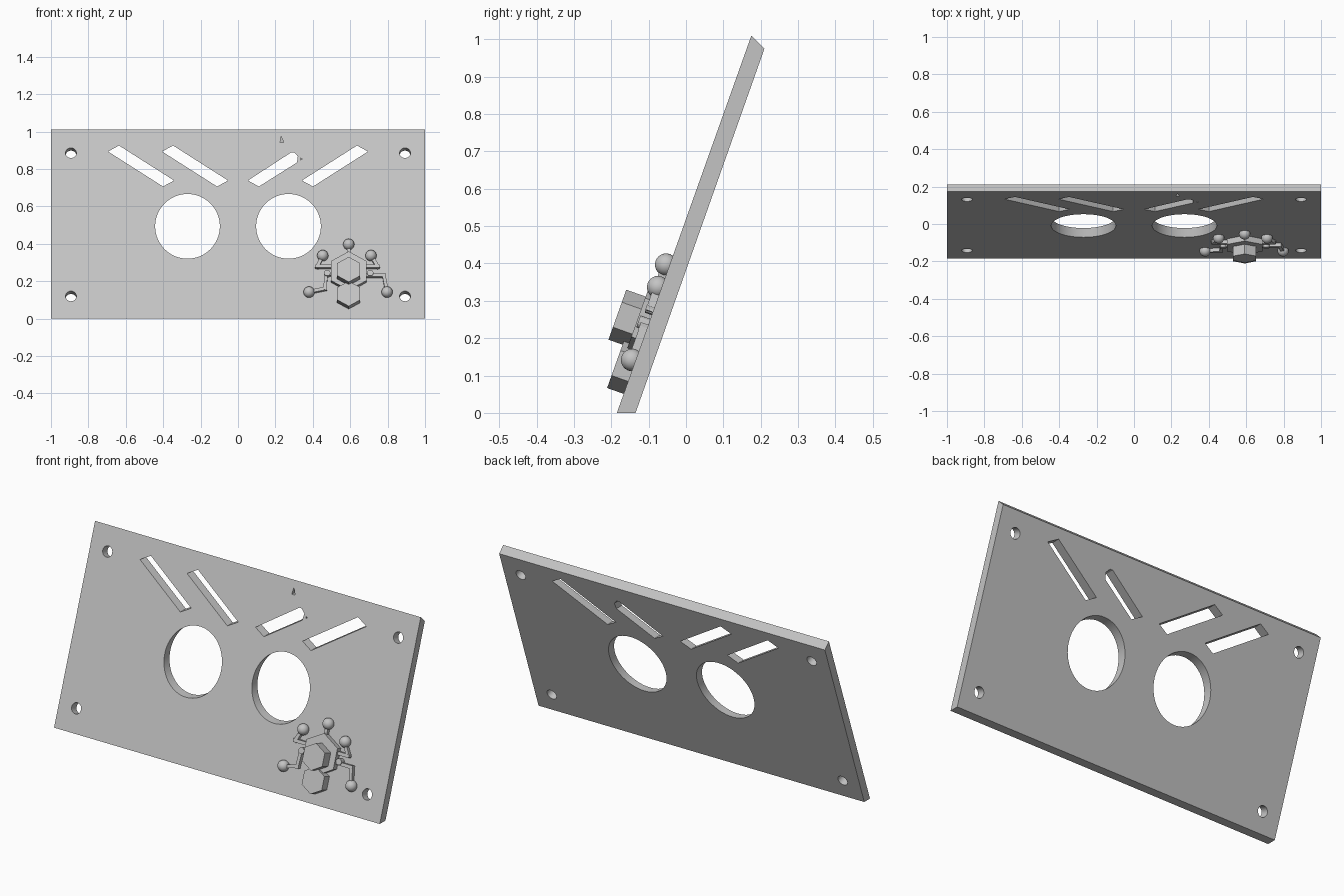
import bpy, bmesh, math
from mathutils import Matrix, Vector

if "Cube" in bpy.data.objects:
    bpy.data.objects.remove(bpy.data.objects["Cube"], do_unlink=True)

# One grey for everything
grey = bpy.data.materials.new("light grey")
grey.use_nodes = True
colour = (0.55, 0.55, 0.55, 1)
grey.diffuse_color = colour
for node in grey.node_tree.nodes:
    if node.type == 'BSDF_PRINCIPLED':
        node.inputs["Base Color"].default_value = colour

# Frames: tilted panel face (across, up the slope, outward) and upright front
TILT = math.atan2(0.36, 1.01)
FACE = Matrix.Translation((0, -0.185, 0)) @ Matrix.Rotation(math.pi / 2 - TILT, 4, 'X')
FRONT = Matrix.Rotation(math.pi / 2, 4, 'X')
SIDE = Matrix(((0, 0, 1, 0), (1, 0, 0, 0), (0, 1, 0, 0), (0, 0, 0, 1)))


def add_prism(bm, points, low, high, frame):
    """Extrude an anticlockwise outline between two depths of a frame."""
    base = [bm.verts.new(frame @ Vector((x, y, low))) for x, y in points]
    top = [bm.verts.new(frame @ Vector((x, y, high))) for x, y in points]
    bm.faces.new(base[::-1])
    bm.faces.new(top)
    for i in range(len(points)):
        j = (i + 1) % len(points)
        bm.faces.new((base[i], base[j], top[j], top[i]))


def ngon(x, y, r, sides, turn=0.0):
    return [(x + r * math.cos(turn + math.tau * i / sides),
             y + r * math.sin(turn + math.tau * i / sides)) for i in range(sides)]


def finish(name, bm):
    bmesh.ops.recalc_face_normals(bm, faces=bm.faces[:])
    mesh = bpy.data.meshes.new(name)
    bm.to_mesh(mesh)
    bm.free()
    mesh.materials.append(grey)
    obj = bpy.data.objects.new(name, mesh)
    bpy.context.collection.objects.link(obj)
    return obj


def activate(obj):
    bpy.ops.object.select_all(action='DESELECT')
    obj.select_set(True)
    bpy.context.view_layer.objects.active = obj


# Leaning panel from its side profile
bm = bmesh.new()
add_prism(bm, [(-0.185, 0), (-0.135, 0), (0.21, 0.975), (0.175, 1.01)], -1, 1, SIDE)
panel = finish("panel", bm)

# Cutters: round windows, slanted slots, screw holes and small nicks
bm = bmesh.new()
for side in (-1, 1):
    add_prism(bm, ngon(side * 0.27, 0.493, 0.173, 64), -0.5, 0.5, FRONT)
    for s in (0.127, 0.94):
        add_prism(bm, ngon(side * 0.893, s, 0.029, 24), -0.2, 0.2, FACE)

outer = [(0.342, 0.738), (0.401, 0.706), (0.695, 0.893), (0.636, 0.925)]
inner = [(x - 0.289, z) for x, z in outer]
clipped = inner[:2] + [(0.315, 0.834), (0.32, 0.867), (0.3, 0.888), (0.284, 0.888)]
for slot in (outer, clipped, [(-x, z) for x, z in outer], [(-x, z) for x, z in inner]):
    add_prism(bm, slot, -0.5, 0.5, FRONT)
add_prism(bm, [(0.225, 0.94), (0.245, 0.94), (0.23, 0.975)], -0.175, 0.1, FRONT)
add_prism(bm, ngon(0.338, 0.853, 0.006, 3), -0.14, 0.1, FRONT)
cutter = finish("panel_cutter", bm)
cutter.hide_render = True

cut = panel.modifiers.new("openings", 'BOOLEAN')
cut.operation = 'DIFFERENCE'
cut.solver = 'EXACT'
cut.object = cutter
activate(panel)
bpy.ops.object.modifier_apply(modifier=cut.name)
bpy.data.objects.remove(cutter, do_unlink=True)
activate(panel)
bpy.ops.object.shade_smooth_by_angle(angle=math.radians(30))

# Hexagonal bug body: base plate, tail block and raised block
CX = 0.592
for name, s, radius, height in (("body_plate", 0.26, 0.11, 0.032),
                                ("tail_block", 0.125, 0.071, 0.047),
                                ("raised_block", 0.248, 0.071, 0.087)):
    bm = bmesh.new()
    add_prism(bm, ngon(CX, s, radius, 6, math.pi / 6), -0.01, height, FACE)
    finish(name, bm)

# Bent legs, each listed from the foot to the body
legs = {
    "head": [(0, 0.418), (0, 0.34)],
    "upper_right": [(-0.139, 0.354), (-0.168, 0.29), (-0.08, 0.29)],
    "upper_left": [(0.119, 0.354), (0.155, 0.29), (0.08, 0.29)],
    "lower_right": [(-0.212, 0.147), (-0.126, 0.165), (-0.122, 0.248), (-0.08, 0.248)],
    "lower_left": [(0.205, 0.147), (0.188, 0.24), (0.08, 0.24)],
}
HALF = 0.009
for name, path in legs.items():
    bm = bmesh.new()
    for i, (a, b) in enumerate(zip(path, path[1:])):
        a, b = Vector(a), Vector(b)
        along = (b - a).normalized() * HALF
        across = Vector((-along.y, along.x))
        corners = (a - along - across, b + along - across,
                   b + along + across, a - along + across)
        add_prism(bm, [(CX + p.x, p.y) for p in corners], -0.01, 0.02 + i * 0.001, FACE)
    finish(name + "_leg", bm)

    # Rounded foot
    bm = bmesh.new()
    x, s = path[0]
    bmesh.ops.create_uvsphere(bm, u_segments=24, v_segments=12, radius=0.03,
                              matrix=FACE @ Matrix.Translation((CX + x, s, 0.009)))
    foot = finish(name + "_foot", bm)
    activate(foot)
    bpy.ops.object.shade_smooth_by_angle(angle=math.radians(40))

# Small hip joints either side of the body
for name, x in (("right_hip", -0.115), ("left_hip", 0.115)):
    bm = bmesh.new()
    add_prism(bm, ngon(CX + x, 0.25, 0.017, 16), -0.01, 0.028, FACE)
    finish(name, bm)
